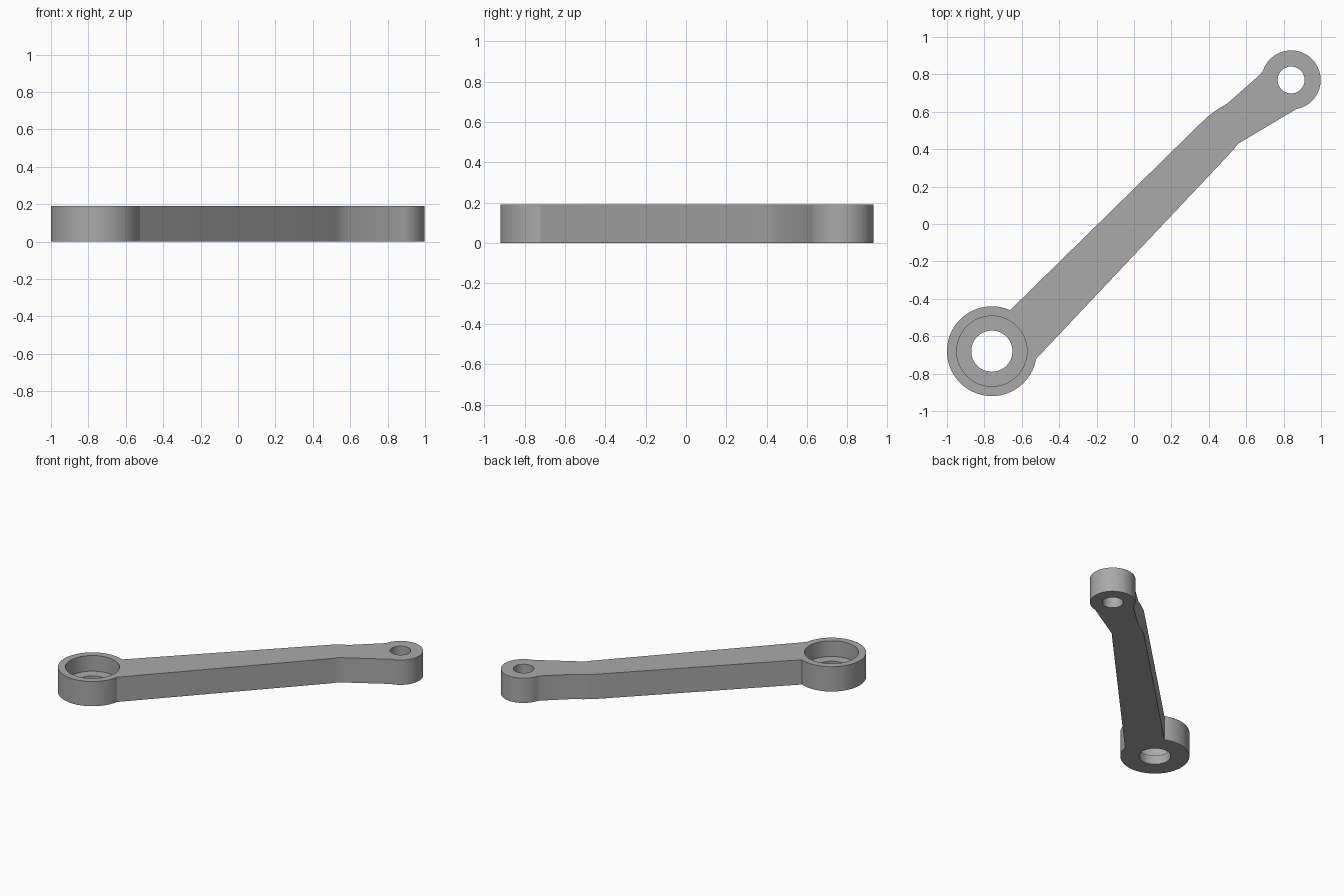
import bpy, bmesh
from math import radians, cos, sin
from mathutils import Vector

cube = bpy.data.objects.get("Cube")
if cube:
    bpy.data.objects.remove(cube, do_unlink=True)

HEIGHT = 0.19
BIG, BIG_R = Vector((-0.76, -0.68)), 0.24
SMALL, SMALL_R = Vector((0.84, 0.77)), 0.158

steel = bpy.data.materials.new("Grey steel")
steel.use_nodes = True
grey = (0.4, 0.4, 0.4, 1)
steel.diffuse_color = grey
steel.node_tree.nodes["Principled BSDF"].inputs["Base Color"].default_value = grey


def arc(centre, radius, start, end, steps):
    angles = [radians(start + (end - start) * i / steps) for i in range(steps + 1)]
    return [centre + radius * Vector((cos(a), sin(a))) for a in angles]


def extrude_outline(name, points, z0, z1):
    bm = bmesh.new()
    face = bm.faces.new([bm.verts.new((p[0], p[1], z0)) for p in points])
    side = bmesh.ops.extrude_face_region(bm, geom=[face])
    top = [v for v in side["geom"] if isinstance(v, bmesh.types.BMVert)]
    bmesh.ops.translate(bm, verts=top, vec=(0, 0, z1 - z0))
    bmesh.ops.recalc_face_normals(bm, faces=bm.faces)
    mesh = bpy.data.meshes.new(name)
    bm.to_mesh(mesh)
    bm.free()
    mesh.materials.append(steel)
    obj = bpy.data.objects.new(name, mesh)
    bpy.context.collection.objects.link(obj)
    return obj


def drill(body, name, centre, radius, z0, z1):
    cutter = extrude_outline(name, arc(centre, radius, 0, 360, 64)[:-1], z0, z1)
    cutter.hide_render = True
    mod = body.modifiers.new(name, "BOOLEAN")
    mod.operation, mod.solver, mod.object = "DIFFERENCE", "EXACT", cutter
    bpy.ops.object.modifier_apply(modifier=name)
    bpy.data.objects.remove(cutter, do_unlink=True)


# Lever outline: large boss, lower arm edge, small boss, upper arm edge
outline = arc(BIG, BIG_R, 66, 350, 72)
outline += [(0.53, 0.395), (0.553, 0.427), (0.60, 0.455)]
outline += arc(SMALL, SMALL_R, -80, 162, 60)
outline += [(0.675, 0.80), (0.50, 0.645), (0.445, 0.612), (0.395, 0.575), (0.35, 0.532)]
lever = extrude_outline("lever_arm", outline, 0, HEIGHT)
bpy.context.view_layer.objects.active = lever
lever.select_set(True)

# Through holes and the bearing pocket
drill(lever, "large_hole", BIG, 0.11, -0.1, HEIGHT + 0.1)
drill(lever, "bearing_pocket", BIG, 0.188, 0.07, HEIGHT + 0.1)
drill(lever, "small_hole", SMALL, 0.072, -0.1, HEIGHT + 0.1)
bpy.ops.object.shade_smooth_by_angle(angle=radians(30))
